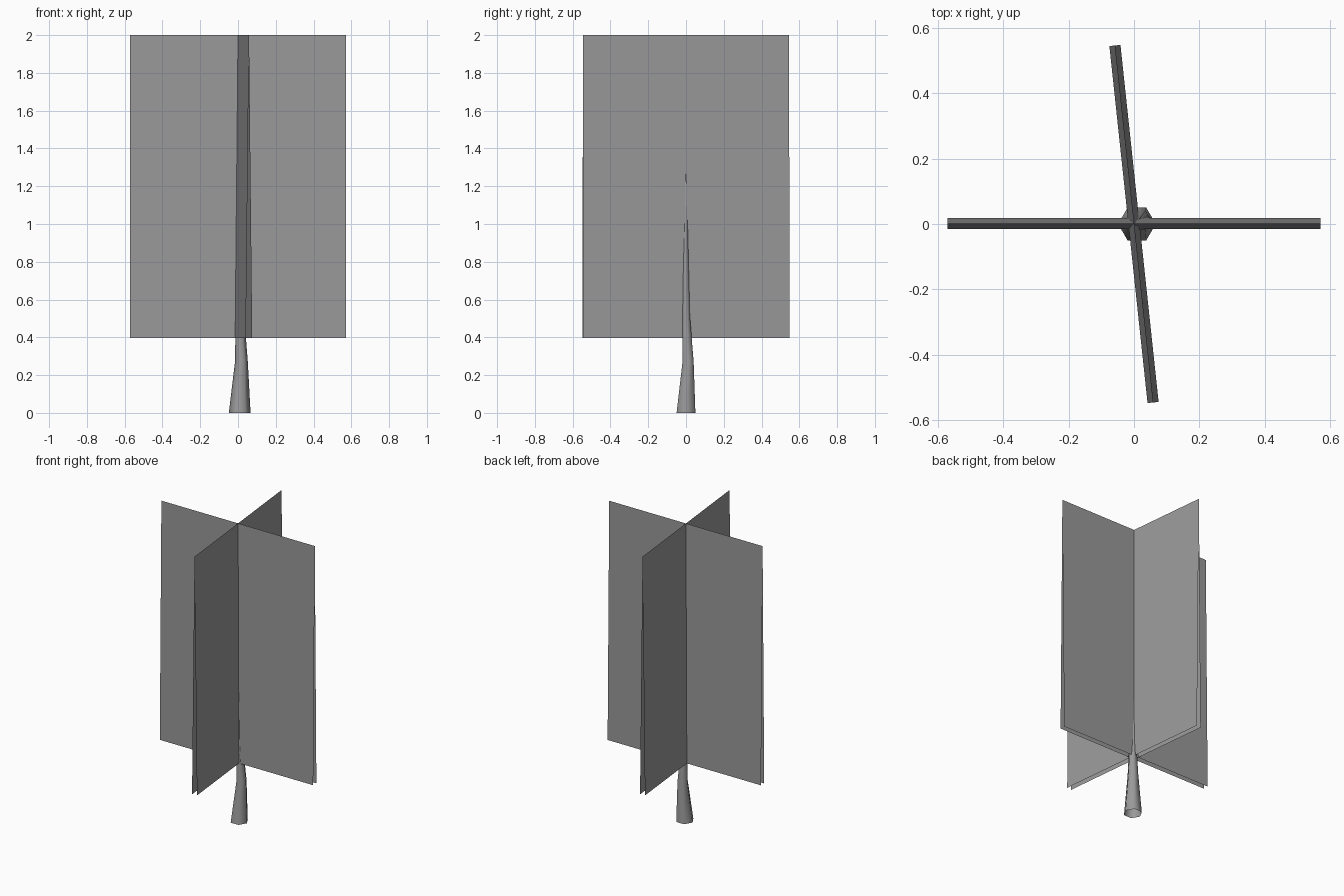
import bpy, math

if "Cube" in bpy.data.objects:
    bpy.data.objects.remove(bpy.data.objects["Cube"])

grey = bpy.data.materials.new("dark_grey")
grey.diffuse_color = (0.32, 0.32, 0.32, 1)
grey.use_nodes = True
grey.node_tree.nodes["Principled BSDF"].inputs["Base Color"].default_value = grey.diffuse_color


def make(name, verts, faces, smooth=False):
    me = bpy.data.meshes.new(name)
    me.from_pydata(verts, [], faces)
    me.update()
    me.materials.append(grey)
    me.polygons.foreach_set("use_smooth", [smooth] * len(me.polygons))
    ob = bpy.data.objects.new(name, me)
    bpy.context.collection.objects.link(ob)
    return ob


# Foliage card: two sheets sharing the top ridge and splayed at the bottom
def foliage_card(name, half, angle, offset=0.0, splay=0.017, z0=0.397, z1=2.0):
    verts = [(-half, offset, z1), (half, offset, z1)]
    for s in (-1, 1):
        verts += [(-half, offset + s * splay, z0), (half, offset + s * splay, z0)]
    ob = make(name, verts, [(2, 3, 1, 0), (5, 4, 0, 1)])
    ob.rotation_euler.z = angle


foliage_card("foliage_card_wide", 0.571, 0.0, 0.001)
foliage_card("foliage_card_cross", 0.549, math.radians(96.1))

# Trunk: bent six-sided taper, open below; rings are (x, y, z, radius)
rings = [(0.009, 0, 0, 0.0575), (0.018, 0.011, 0.27, 0.034),
         (0.01, 0.001, 0.52, 0.022), (0.003, -0.001, 1.05, 0.010)]
n = 6
verts = [(x + r * math.cos(i * math.tau / n), y + r * math.sin(i * math.tau / n), z)
         for x, y, z, r in rings for i in range(n)]
tip = len(verts)
verts.append((0.003, 0.0, 1.52))
faces = []
for k in range(len(rings)):
    for i in range(n):
        a, b = k * n + i, k * n + (i + 1) % n
        faces.append((a, b, tip) if k == len(rings) - 1 else (a, b, b + n, a + n))
make("trunk", verts, faces, smooth=True)
